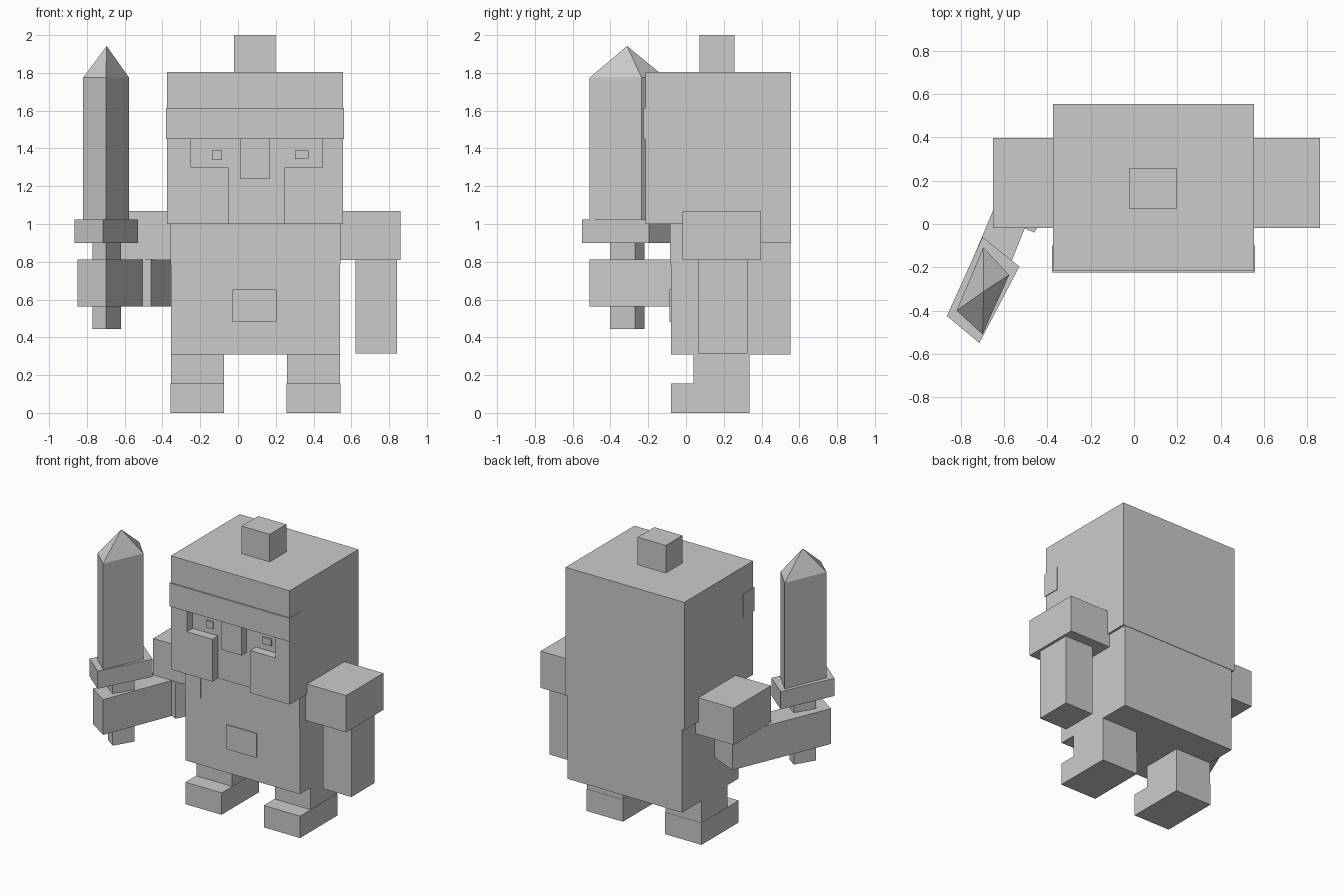
import bpy, bmesh
from mathutils import Vector

if "Cube" in bpy.data.objects:
    bpy.data.objects.remove(bpy.data.objects["Cube"])

CX = 0.0925  # symmetry plane of the body


def build(name, rings, apex=None):
    """Skin a stack of equal-length rings, optionally closed by a point."""
    bm = bmesh.new()
    loops = [[bm.verts.new(p) for p in ring] for ring in rings]
    n = len(loops[0])
    for a, b in zip(loops, loops[1:]):
        for i in range(n):
            j = (i + 1) % n
            bm.faces.new((a[i], a[j], b[j], b[i]))
    bm.faces.new(loops[0])
    if apex:
        tip = bm.verts.new(apex)
        for i in range(n):
            bm.faces.new((loops[-1][i], loops[-1][(i + 1) % n], tip))
    else:
        bm.faces.new(loops[-1])
    bmesh.ops.recalc_face_normals(bm, faces=bm.faces)
    mesh = bpy.data.meshes.new(name)
    bm.to_mesh(mesh)
    bm.free()
    obj = bpy.data.objects.new(name, mesh)
    bpy.context.collection.objects.link(obj)
    return obj


def prism(name, pts, z0, z1, apex=None):
    return build(name, [[(x, y, z) for x, y in pts] for z in (z0, z1)], apex)


def box(name, x0, x1, y0, y1, z0, z1):
    return prism(name, [(x0, y0), (x1, y0), (x1, y1), (x0, y1)], z0, z1)


def pair(name, x0, x1, *yz):
    """A box and its reflection across the body's centre."""
    box("left_" + name, x0, x1, *yz)
    box("right_" + name, 2 * CX - x1, 2 * CX - x0, *yz)


# Head, helmet and face
box("head", -0.375, 0.555, -0.15, 0.555, 1.0, 1.46)
box("helmet_dome", -0.375, 0.555, -0.215, 0.555, 1.45, 1.805)
box("helmet_neck_guard", -0.375, 0.555, 0.1, 0.555, 0.9, 1.0)
box("helmet_band", -0.38, 0.56, -0.225, -0.1, 1.45, 1.615)
box("helmet_knob", -0.022, 0.198, 0.072, 0.257, 1.80, 2.0)
box("nose_guard", 0.01, 0.17, -0.205, -0.14, 1.24, 1.46)
cheek = [(-0.375, 1.0), (-0.05, 1.0), (-0.05, 1.3), (-0.25, 1.3), (-0.25, 1.455), (-0.375, 1.455)]
for side, flip in (("left", False), ("right", True)):
    pts = [(2 * CX - x + 0.01 if flip and x > -0.3 else 2 * CX - x if flip else x, z) for x, z in cheek]
    if flip:
        pts[0], pts[5] = (0.555, 1.0), (0.555, 1.455)
    build(side + "_cheek_guard", [[(x, y, z) for x, z in pts] for y in (-0.215, -0.14)])
box("left_eye", -0.137, -0.085, -0.16, -0.14, 1.34, 1.39)
box("right_eye", 0.302, 0.372, -0.16, -0.14, 1.343, 1.39)

# Torso, buckle and shoulder straps
box("torso", -0.355, 0.54, -0.08, 0.552, 0.31, 1.0)
box("buckle", -0.03, 0.205, -0.088, -0.07, 0.48, 0.652)
pair("strap", -0.357, -0.235, -0.085, 0.0, 0.785, 1.0)

# Legs and feet
pair("leg", -0.355, -0.075, 0.04, 0.335, 0.15, 0.315)
pair("foot", -0.357, -0.073, -0.08, 0.337, 0.0, 0.155)

# Shoulders and hanging arm
box("left_shoulder", -0.652, -0.35, -0.018, 0.398, 0.81, 1.07)
box("right_shoulder", 0.535, 0.86, -0.018, 0.398, 0.81, 1.07)
box("right_arm", 0.622, 0.842, 0.065, 0.325, 0.315, 0.815)

# Raised arm holding the sword
prism("left_arm", [(-0.85, -0.41), (-0.70, -0.51), (-0.505, -0.02),
                   (-0.46, -0.04), (-0.34, 0.18), (-0.56, 0.28)], 0.562, 0.812)

# Sword
prism("sword_grip", [(-0.77, -0.352), (-0.70, -0.402), (-0.62, -0.27), (-0.69, -0.22)], 0.445, 0.92)
prism("sword_guard", [(-0.865, -0.425), (-0.715, -0.55), (-0.53, -0.197), (-0.70, -0.06)], 0.9, 1.025)
prism("sword_blade", [(-0.82, -0.40), (-0.70, -0.51), (-0.577, -0.235), (-0.697, -0.108)],
      1.02, 1.775, apex=(-0.695, -0.312, 1.942))
